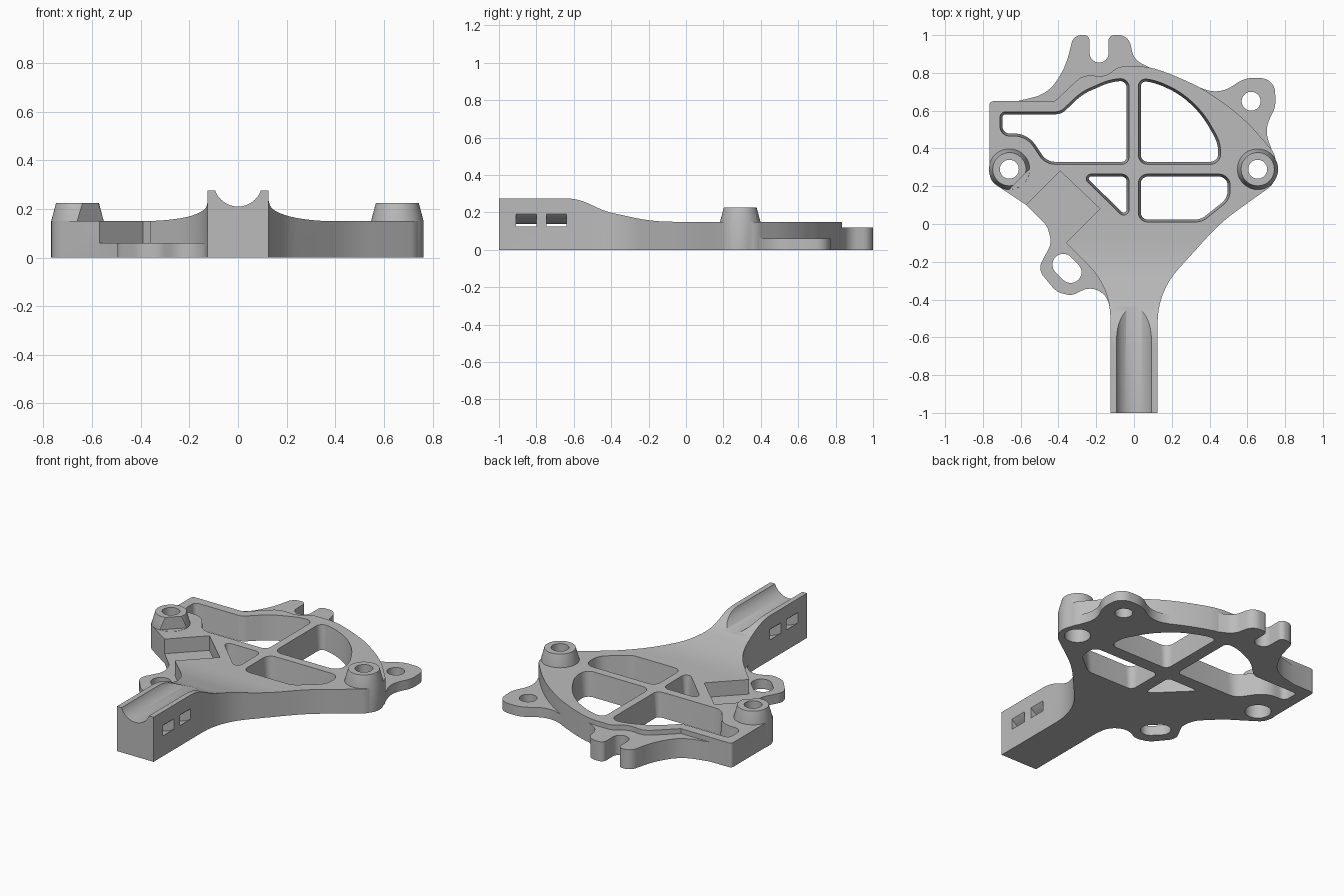
import bpy, bmesh
from math import radians, cos, sin, tan
from mathutils import Vector

cube = bpy.data.objects.get("Cube")
if cube:
    bpy.data.objects.remove(cube)

grey = bpy.data.materials.new("plain_grey")
grey.use_nodes = True
grey.diffuse_color = (0.5, 0.5, 0.5, 1)
grey.node_tree.nodes["Principled BSDF"].inputs["Base Color"].default_value = (0.5, 0.5, 0.5, 1)


def arc(cx, cy, r, start=0, end=360, n=48):
    steps = n if end - start == 360 else n + 1
    angles = [radians(start + (end - start) * i / n) for i in range(steps)]
    return [Vector((cx + r * cos(a), cy + r * sin(a))) for a in angles]


def rounded(corners, steps=8):
    """Closed outline from (x, y, fillet radius) corners."""
    out, n = [], len(corners)
    pts = [Vector(c[:2]) for c in corners]
    for i, p in enumerate(pts):
        a, b = pts[i - 1] - p, pts[(i + 1) % n] - p
        r = corners[i][2]
        if r == 0:
            out.append(p)
            continue
        half = a.angle(b) / 2
        t = min(r / tan(half), 0.49 * a.length, 0.49 * b.length)
        r = t * tan(half)
        a.normalize()
        b.normalize()
        centre = p + (a + b).normalized() * (r / sin(half))
        v0, v1 = p + a * t - centre, p + b * t - centre
        turn = v0.angle(v1)
        for k in range(steps + 1):
            f = k / steps
            out.append(centre + (v0 * sin((1 - f) * turn) + v1 * sin(f * turn)) / sin(turn))
    return out


def grown(pts, d):
    """Outline moved outward by d (counter-clockwise points)."""
    out = []
    for i, p in enumerate(pts):
        e = (pts[(i + 1) % len(pts)] - pts[i - 1]).normalized()
        out.append(p + Vector((e.y, -e.x)) * d)
    return out


PLACE = {"z": lambda a, b, h: (a, b, h),
         "x": lambda a, b, h: (h, a, b),
         "y": lambda a, b, h: (a, h, b)}


def loft(name, rings, axis="z"):
    """Solid through matching outlines, each given as (points, height)."""
    bm = bmesh.new()
    loops = [[bm.verts.new(PLACE[axis](p[0], p[1], h)) for p in pts] for pts, h in rings]
    for low, high in zip(loops, loops[1:]):
        for i in range(len(low)):
            bm.faces.new((low[i - 1], low[i], high[i], high[i - 1]))
    bm.faces.new(loops[0][::-1])
    bm.faces.new(loops[-1])
    bmesh.ops.recalc_face_normals(bm, faces=bm.faces)
    mesh = bpy.data.meshes.new(name)
    bm.to_mesh(mesh)
    bm.free()
    mesh.materials.append(grey)
    ob = bpy.data.objects.new(name, mesh)
    bpy.context.collection.objects.link(ob)
    return ob


def prism(name, pts, low, high, axis="z"):
    return loft(name, [(pts, low), (pts, high)], axis)


def combine(target, tool, operation="DIFFERENCE"):
    mod = target.modifiers.new(tool.name, "BOOLEAN")
    mod.operation, mod.solver, mod.object = operation, "EXACT", tool
    bpy.context.view_layer.objects.active = target
    bpy.ops.object.modifier_apply(modifier=mod.name)
    bpy.data.objects.remove(tool)


# Plate and arm in one outline
body = prism("bracket_body", rounded([
    (-0.125, -1, 0), (0.125, -1, 0), (0.125, -0.36, 0.42), (0.46, 0.01, 1),
    (0.74, 0.21, 0.1), (0.76, 0.3, 0.1), (0.74, 0.38, 0.1), (0.61, 0.53, 1),
    (0.505, 0.62, 1), (0.36, 0.72, 1), (0.215, 0.785, 1), (0.08, 0.835, 0.5),
    (-0.08, 0.835, 0.1), (-0.15, 0.78, 0.1), (-0.27, 0.79, 0.1), (-0.42, 0.65, 0),
    (-0.765, 0.65, 0.02), (-0.765, 0.23, 0.08), (-0.57, 0.1, 0),
    (-0.39, 0.28, 0), (-0.18, 0.08, 0), (-0.36, -0.1, 0), (-0.125, -0.335, 0.4)]), 0, 0.32)

# Top surface sweeping from the arm down to the plate
combine(body, prism("top_cutter", rounded([
    (-1.2, 0.275, 0), (-0.58, 0.275, 0.3), (-0.43, 0.205, 0.4), (-0.18, 0.15, 1),
    (1.2, 0.15, 0), (1.2, 0.5, 0), (-1.2, 0.5, 0)]), -1, 1, "x"))

# Cradle groove and curved strap slots in the arm
combine(body, prism("groove_cutter", arc(0, 0.31, 0.1), -1.1, -0.35, "y"))
ring = arc(0, 0.31, 0.223, 180, 360) + arc(0, 0.31, 0.173, 180, 360)[::-1]
for low, high in ((-0.91, -0.8), (-0.745, -0.64)):
    combine(body, prism("strap_cutter", ring, low, high, "y"))

# Thin mounting tabs and the forked hook
lower_tab = rounded([
    (-0.57, 0.1, 0), (-0.46, -0.01, 0.1), (-0.435, -0.1, 0.1), (-0.51, -0.24, 0.07),
    (-0.41, -0.36, 0.1), (-0.33, -0.38, 0.08), (-0.23, -0.33, 0.1),
    (-0.14, -0.38, 0.1), (-0.12, -0.5, 0), (-0.1, -0.4, 0), (-0.1, 0, 0),
    (-0.17, 0.08, 0), (-0.39, 0.29, 0), (-0.41, 0.3, 0)])
side_tab = rounded([
    (0.745, 0.35, 0), (0.69, 0.5, 0.2), (0.75, 0.62, 0.15), (0.745, 0.77, 0.1),
    (0.59, 0.775, 0.15), (0.45, 0.685, 0.2), (0.3, 0.74, 0), (0.4, 0.55, 0), (0.6, 0.3, 0)])
hook = rounded([
    (0.08, 0.83, 0), (0, 0.87, 0.1), (-0.03, 1, 0.1), (-0.135, 1, 0.03),
    (-0.135, 0.855, 0.05), (-0.235, 0.855, 0.05), (-0.235, 1, 0.03), (-0.32, 1, 0.07),
    (-0.36, 0.84, 0.4), (-0.45, 0.69, 0.3), (-0.62, 0.65, 0), (-0.6, 0.6, 0),
    (-0.4, 0.6, 0), (-0.25, 0.74, 0), (0, 0.78, 0)])
for name, outline, top in (("lower_tab", lower_tab, 0.06), ("side_tab", side_tab, 0.06),
                           ("forked_hook", hook, 0.12)):
    combine(body, prism(name, outline, 0, top), "UNION")

# Tapered screw bosses
bosses = ((-0.66, 0.29), (0.655, 0.29))
for x, y in bosses:
    base = arc(x, y, 0.108)
    combine(body, loft("boss", [(base, 0), (base, 0.15), (arc(x, y, 0.088), 0.225)]), "UNION")

# Lightening windows with drafted walls
windows = (
    [(-0.71, 0.595, 0.03), (-0.71, 0.465, 0.05), (-0.57, 0.465, 0.12), (-0.47, 0.315, 0.1),
     (-0.025, 0.315, 0.04), (-0.025, 0.775, 0.05), (-0.13, 0.765, 0.3),
     (-0.28, 0.7, 0.3), (-0.39, 0.595, 0.06)],
    [(0.022, 0.775, 0.04), (0.022, 0.315, 0.05), (0.46, 0.315, 0.06), (0.46, 0.43, 0.2),
     (0.37, 0.59, 0.5), (0.25, 0.7, 0.5), (0.12, 0.76, 0.5)],
    [(0.022, 0.265, 0.05), (0.022, 0.01, 0.05), (0.36, 0.01, 0.1), (0.51, 0.13, 0.1),
     (0.51, 0.265, 0.06)],
    [(-0.29, 0.265, 0.025), (-0.025, 0.005, 0.03), (-0.025, 0.265, 0.04)])
for corners in windows:
    outline = rounded(corners)
    combine(body, loft("window_cutter", [(grown(outline, -0.015), -0.01), (outline, 0.16)]))

# Screw holes, counterbores and the slotted hole
for x, y in bosses + ((0.62, 0.65),):
    combine(body, prism("hole_cutter", arc(x, y, 0.05), -0.1, 0.4))
for x, y in bosses:
    combine(body, prism("counterbore_cutter", arc(x, y, 0.073), -0.1, 0.1))
slot = arc(-0.335, -0.255, 0.057, -135, 45, 16) + arc(-0.375, -0.215, 0.057, 45, 225, 16)
combine(body, prism("slot_cutter", slot, -0.1, 0.1))

# Flat relief on the boss beside the pocket
relief = [(-0.75, 0.093), (-0.5, 0.343), (-0.4, 0.243), (-0.65, -0.007)]
combine(body, prism("relief_cutter", relief, 0.151, 0.4))

bpy.ops.object.select_all(action="DESELECT")
body.select_set(True)
bpy.context.view_layer.objects.active = body
bpy.ops.object.shade_smooth_by_angle(angle=radians(30))
